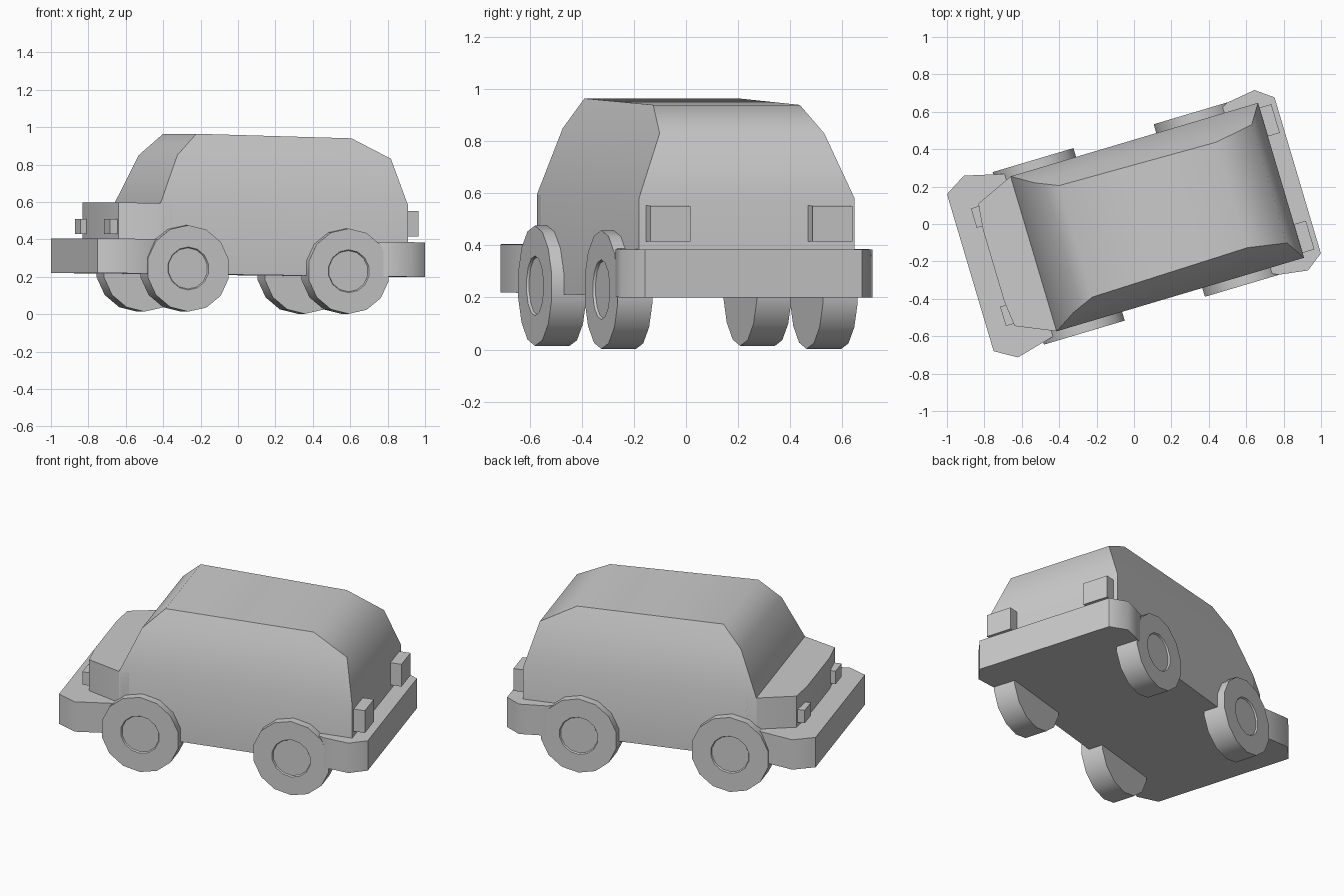
import bpy, bmesh, math
from mathutils import Matrix

if "Cube" in bpy.data.objects:
    bpy.data.objects.remove(bpy.data.objects["Cube"])

# The car is built along x (nose at -x), then pitched slightly and yawed
YAW = math.atan2(0.285, 0.959)
PITCH = Matrix.Identity(4)
PITCH[2][0] = -0.012
POSE = Matrix.Rotation(YAW, 4, 'Z') @ PITCH


def finish(name, bm, angle=50):
    bmesh.ops.recalc_face_normals(bm, faces=bm.faces)
    bm.transform(POSE)
    me = bpy.data.meshes.new(name)
    bm.to_mesh(me)
    bm.free()
    ob = bpy.data.objects.new(name, me)
    bpy.context.collection.objects.link(ob)
    bpy.ops.object.select_all(action='DESELECT')
    ob.select_set(True)
    bpy.context.view_layer.objects.active = ob
    bpy.ops.object.shade_smooth_by_angle(angle=math.radians(angle))
    return ob


def loft(name, rings, angle=50):
    bm = bmesh.new()
    loops = [[bm.verts.new(p) for p in r] for r in rings]
    n = len(loops[0])
    for a, b in zip(loops, loops[1:]):
        for i in range(n):
            bm.faces.new((a[i], a[(i + 1) % n], b[(i + 1) % n], b[i]))
    bm.faces.new(loops[0])
    bm.faces.new(loops[-1])
    return finish(name, bm, angle)


def prism(name, half, z0, z1, angle=50):
    # half outline on +y side, mirrored to -y
    plan = half + [(x, -y) for x, y in reversed(half)]
    return loft(name, [[(x, y, z) for x, y in plan] for z in (z0, z1)], angle)


def box(name, x0, x1, y0, y1, z0, z1):
    plan = [(x0, y0), (x1, y0), (x1, y1), (x0, y1)]
    return loft(name, [[(x, y, z) for x, y in plan] for z in (z0, z1)], 30)


# Cabin: front x, front half width, front z, rear x, rear half width, rear z
sections = [(-0.56, 0.432, 0.21, 0.82, 0.432, 0.21),
            (-0.56, 0.432, 0.588, 0.82, 0.432, 0.592),
            (-0.446, 0.362, 0.845, 0.755, 0.33, 0.84),
            (-0.325, 0.311, 0.961, 0.546, 0.294, 0.947)]
loft("cabin", [[(fx, -fw, fz), (rx, -rw, rz), (rx, rw, rz), (fx, fw, fz)]
               for fx, fw, fz, rx, rw, rz in sections], 55)

# Hood
prism("hood", [(-0.783, 0.2), (-0.767, 0.341), (-0.56, 0.432), (-0.5, 0.432)],
      0.21, 0.588)

# Bumpers
prism("front_bumper", [(-0.913, 0.438), (-0.798, 0.507), (-0.573, 0.45),
                       (-0.5, 0.43)], 0.21, 0.395)
prism("rear_bumper", [(0.913, 0.435), (0.821, 0.503), (0.662, 0.48),
                      (0.55, 0.42)], 0.21, 0.395)

# Wheels with a shallow recessed hub, lights on both sides
for s, side in ((1, "left"), (-1, "right")):
    for cx, cz, r, end in ((-0.42, 0.24, 0.231, "front"),
                           (0.475, 0.236, 0.228, "rear")):
        bm = bmesh.new()
        rings = []
        for rad, y in ((r, 0.342), (r, 0.481), (0.115, 0.481), (0.11, 0.472)):
            rings.append([bm.verts.new((cx + rad * math.sin(2 * math.pi * i / 14),
                                        s * y,
                                        cz - rad * math.cos(2 * math.pi * i / 14)))
                          for i in range(14)])
        for a, b in zip(rings, rings[1:]):
            for i in range(14):
                j = (i + 1) % 14
                bm.faces.new((a[i], a[j], b[j], b[i]))
        bm.faces.new(rings[0])
        bm.faces.new(rings[-1])
        finish(f"{end}_wheel_{side}", bm, 40)
    box(f"headlight_{side}", -0.812, -0.75, s * 0.22, s * 0.328, 0.42, 0.5)
    box(f"taillight_{side}", 0.8, 0.886, s * 0.245, s * 0.405, 0.425, 0.563)
